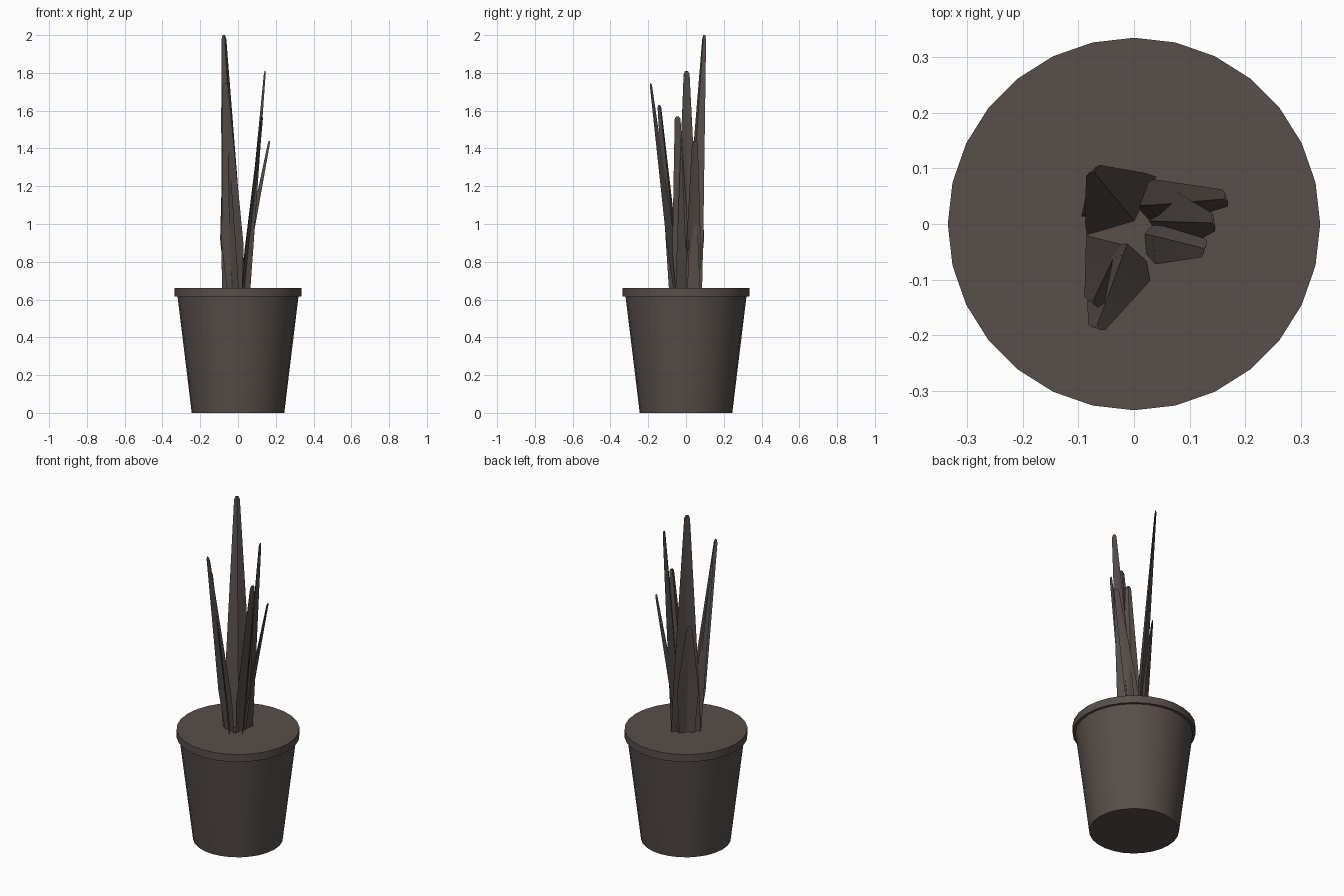
import bpy, bmesh, math
from mathutils import Vector

cube = bpy.data.objects.get("Cube")
if cube:
    bpy.data.objects.remove(cube, do_unlink=True)

SIDES = 28
SOIL_Z = 0.66

mat = bpy.data.materials.new("dark_brown_grey")
mat.use_nodes = True
colour = (0.095, 0.077, 0.068, 1)
mat.diffuse_color = colour
mat.node_tree.nodes["Principled BSDF"].inputs["Base Color"].default_value = colour


def finish(bm, name, angle):
    bmesh.ops.recalc_face_normals(bm, faces=bm.faces[:])
    mesh = bpy.data.meshes.new(name)
    bm.to_mesh(mesh)
    bm.free()
    mesh.materials.append(mat)
    obj = bpy.data.objects.new(name, mesh)
    bpy.context.collection.objects.link(obj)
    bpy.ops.object.select_all(action="DESELECT")
    obj.select_set(True)
    bpy.context.view_layer.objects.active = obj
    bpy.ops.object.shade_smooth_by_angle(angle=math.radians(angle))
    return obj


def bridge(bm, a, b):
    for i in range(len(a)):
        j = (i + 1) % len(a)
        bm.faces.new((a[i], a[j], b[j], b[i]))


# Pot: tapered wall, rim band and flat soil in one lathe
def lathe(name, profile):
    bm = bmesh.new()
    rings = []
    for r, z in profile:
        angles = [math.tau * i / SIDES for i in range(SIDES)]
        rings.append([bm.verts.new((r * math.cos(a), r * math.sin(a), z)) for a in angles])
    for a, b in zip(rings, rings[1:]):
        bridge(bm, a, b)
    bm.faces.new(rings[0])
    bm.faces.new(rings[-1])
    return finish(bm, name, 30)


lathe("pot", [(0.245, 0), (0.32, 0.615), (0.335, 0.615), (0.335, SOIL_Z)])


# Leaf: a folded blade whose crease points to the middle of the plant
def leaf(name, left, right, tip, root_width=1.0, belly=0.22, thick=0.008):
    left, right, tip = Vector((*left, 0)), Vector((*right, 0)), Vector(tip)
    across = (right - left).normalized()
    width = (right - left).length
    centre = (left + right) / 2
    inward = Vector((-across.y, across.x, 0))
    if inward.dot(centre) > 0:
        inward.negate()
    root = centre + Vector((0, 0, SOIL_Z - 0.01))
    # height fraction and width of each section
    sections = [(0, width * root_width), (belly, width * 0.86), (0.985, 0.032), (1, 0.016)]
    bm = bmesh.new()
    rings = []
    for t, w in sections:
        c = root.lerp(tip, t)
        half = across * w / 2
        crease = inward * w * 0.22
        back = -inward * min(thick, w * 0.2)
        points = (c - half, c + crease, c + half, c + crease + back)
        rings.append([bm.verts.new(p) for p in points])
    for a, b in zip(rings, rings[1:]):
        bridge(bm, a, b)
    bm.faces.new(rings[0])
    bm.faces.new(rings[-1])
    return finish(bm, name, 25)


# Three broad inner leaves
leaf("tall_back_leaf", (-0.085, -0.02), (0.04, 0.085), (-0.075, 0.097, 2.0))
leaf("left_leaf", (0.045, 0.075), (0.065, -0.055), (0.145, 0.003, 1.81))
leaf("front_leaf", (-0.085, -0.02), (0.005, -0.09), (-0.077, -0.142, 1.63))

# Outer leaves, narrow at the root
leaf("front_outer_leaf", (-0.085, -0.03), (0.05, -0.075), (-0.068, -0.188, 1.745), 0.6)
leaf("left_front_outer_leaf", (0.015, -0.075), (0.05, 0.03), (0.128, -0.045, 1.57), 0.6)
leaf("left_back_outer_leaf", (0.0, 0.085), (0.03, -0.01), (0.167, 0.047, 1.44), 0.6)
leaf("back_outer_leaf", (-0.087, -0.005), (0.015, 0.09), (-0.073, 0.073, 1.32), 0.6, 0.4)
